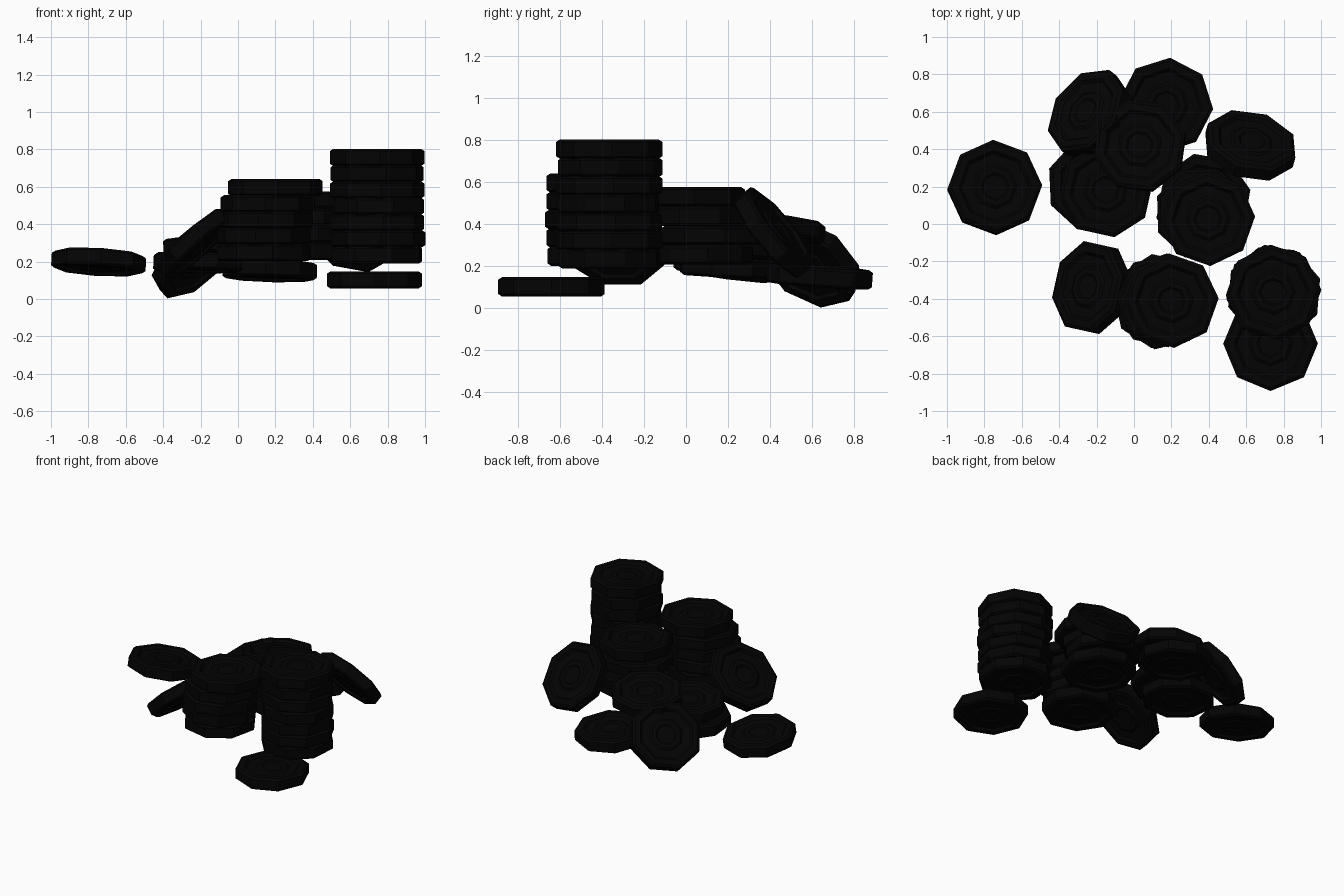
import bpy, bmesh, math, random
from mathutils import Vector, Quaternion

random.seed(4)
cube = bpy.data.objects.get("Cube")
if cube:
    bpy.data.objects.remove(cube, do_unlink=True)

black = bpy.data.materials.new("near_black")
black.use_nodes = True
colour = (0.001, 0.001, 0.001, 1)
black.diffuse_color = colour
black.node_tree.nodes["Principled BSDF"].inputs["Base Color"].default_value = colour

SIDES = 8
PITCH = 0.087

# Upper half of the coin section, from hub to rim: (radius, height)
HALF = [(0.065, 0.030), (0.075, 0.038), (0.105, 0.038), (0.12, 0.028),
        (0.18, 0.030), (0.195, 0.046), (0.235, 0.046), (0.253, 0.034)]


def coin_mesh():
    """Eight-sided coin with a raised rim and a raised ring on both faces."""
    bm = bmesh.new()
    section = HALF + [(r, -z) for r, z in reversed(HALF)]
    rings = []
    for r, z in section:
        ring = []
        for i in range(SIDES):
            a = math.tau * i / SIDES
            ring.append(bm.verts.new((r * math.cos(a), r * math.sin(a), z)))
        rings.append(ring)
    for a, b in zip(rings, rings[1:]):
        for i in range(SIDES):
            j = (i + 1) % SIDES
            bm.faces.new((a[i], b[i], b[j], a[j]))
    bm.faces.new(rings[0])
    bm.faces.new(rings[-1][::-1])
    bmesh.ops.recalc_face_normals(bm, faces=bm.faces)
    mesh = bpy.data.meshes.new("coin")
    bm.to_mesh(mesh)
    bm.free()
    mesh.materials.append(black)
    return mesh


COIN = coin_mesh()


def coin(name, centre, normal=(0, 0, 1), spin=0):
    """Place one coin, facing along normal and spun about its own axis."""
    ob = bpy.data.objects.new(name, COIN)
    bpy.context.collection.objects.link(ob)
    tilt = Vector((0, 0, 1)).rotation_difference(Vector(normal))
    ob.rotation_mode = "QUATERNION"
    ob.rotation_quaternion = tilt @ Quaternion((0, 0, 1), math.radians(spin))
    ob.location = centre


def stack(name, top, shifts, pitch=PITCH):
    """Stack coins downwards from the top one, each shifted a little."""
    x, y, z = top
    for i, (dx, dy) in enumerate(shifts):
        spin = 3 if i == 0 else random.uniform(0, 45)
        coin(f"{name}_{i + 1}", (x + dx, y + dy, z - i * pitch), spin=spin)


# Tall stack at the front left corner
stack("tall_stack", (0.744, -0.365, 0.757),
      [(0, 0), (0, 0.005), (0, 0), (0.01, -0.005), (0, 0), (0.005, 0), (0, 0)])

# Front middle stack
stack("middle_stack", (0.20, -0.41, 0.596),
      [(0, 0), (-0.04, 0), (-0.05, -0.01), (-0.06, -0.005), (-0.06, 0)])

# Rear stack
stack("rear_stack", (0.395, 0.028, 0.53),
      [(0, 0), (-0.035, 0.03), (-0.02, 0.10), (-0.025, 0.04)], 0.092)

# Low pair behind the middle
coin("low_pair_top", (-0.15, 0.18, 0.285), (-0.05, 0.05, 1), 10)
coin("low_pair_base", (-0.215, 0.21, 0.195), (0.02, 0.05, 1), 25)

# Nearly flat coins at the back, one resting on the others
coin("back_coin", (0.17, 0.635, 0.152), (0.03, 0.07, 1), 40)
coin("resting_coin", (0.032, 0.418, 0.385), (-0.08, 0.12, 1), 15)

# Loose flat coins
coin("front_coin", (0.73, -0.64, 0.102))
coin("side_coin", (-0.745, 0.195, 0.198), (0.06, 0.13, 1), 2)

# Coins leaning on the stacks
coin("leaning_coin_front", (-0.227, -0.34, 0.298), (-0.66, 0.15, 0.73), 10)
coin("leaning_coin_back", (-0.24, 0.592, 0.213), (-0.6, 0.45, 0.66), 18)
coin("leaning_coin_left", (0.622, 0.42, 0.36), (0.21, 0.75, 0.62), 20)
